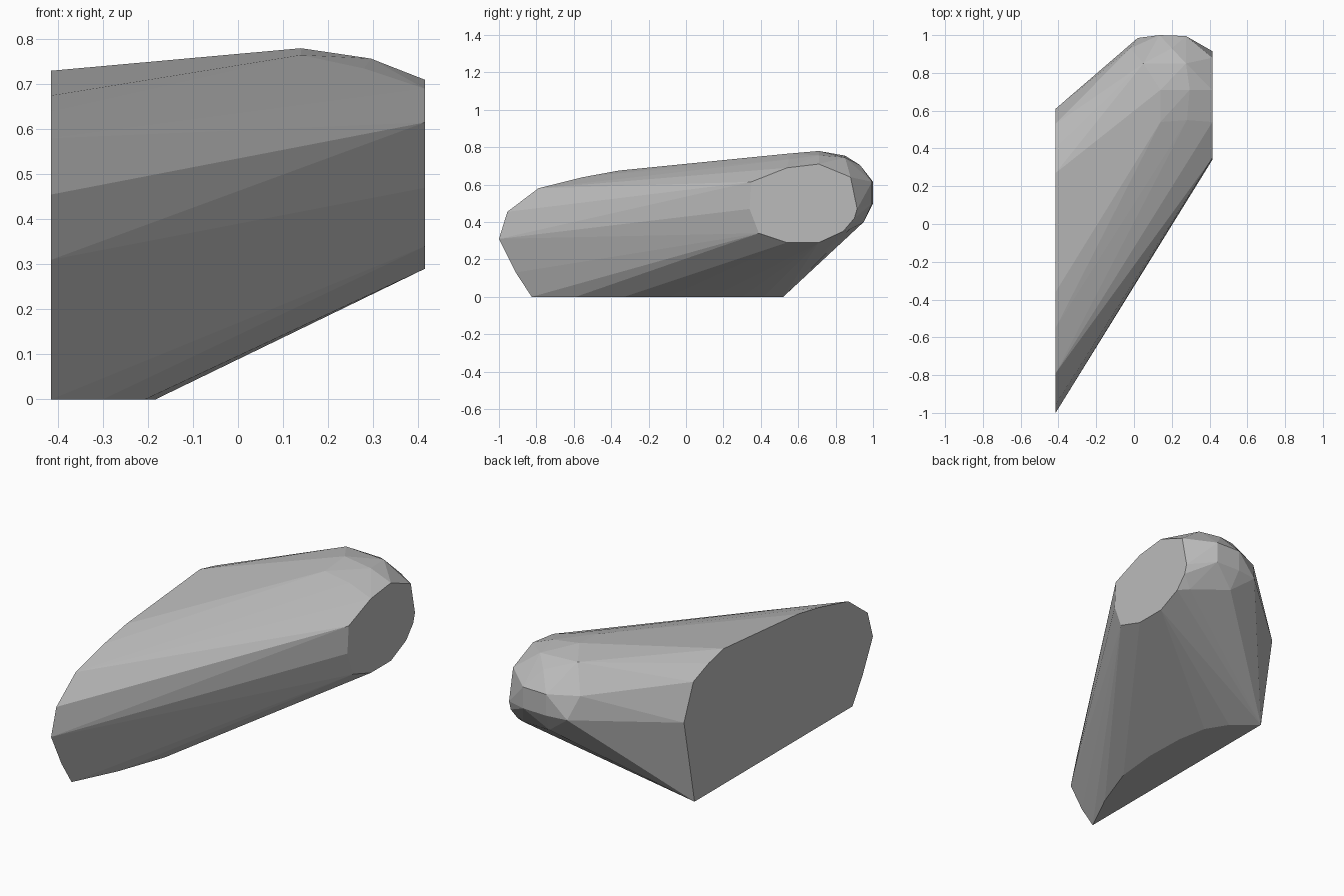
import bpy
import bmesh

default_cube = bpy.data.objects.get("Cube")
if default_cube:
    bpy.data.objects.remove(default_cube, do_unlink=True)


def make_material(name, colour):
    material = bpy.data.materials.new(name)
    material.use_nodes = True
    material.diffuse_color = colour
    material.node_tree.nodes["Principled BSDF"].inputs["Base Color"].default_value = colour
    return material


def convex_body(name, points, material):
    """Wrap the section outlines in one tight faceted skin."""
    bm = bmesh.new()
    for point in points:
        bm.verts.new(point)
    hull = bmesh.ops.convex_hull(bm, input=bm.verts[:])
    unused = {v for v in hull["geom_interior"] + hull["geom_unused"]
              if isinstance(v, bmesh.types.BMVert)}
    bmesh.ops.delete(bm, geom=list(unused), context="VERTS")
    bmesh.ops.dissolve_limit(bm, angle_limit=0.01, verts=bm.verts[:], edges=bm.edges[:])
    bmesh.ops.recalc_face_normals(bm, faces=bm.faces[:])
    mesh = bpy.data.meshes.new(name)
    bm.to_mesh(mesh)
    bm.free()
    mesh.materials.append(material)
    body = bpy.data.objects.new(name, mesh)
    bpy.context.collection.objects.link(body)
    return body


half_width = 0.415

# Large flat end, outline as (y, z)
large_end = [
    (-0.825, 0), (-0.91, 0.13), (-1, 0.31), (-0.955, 0.455), (-0.79, 0.58),
    (-0.55, 0.64), (-0.36, 0.675), (0.27, 0.73), (0.4, 0.7),
    (0.53, 0.65), (0.61, 0.46), (0.52, 0),
]

# Small flat end, outline as (y, z)
small_end = [
    (0.35, 0.615), (0.54, 0.69), (0.71, 0.71), (0.88, 0.64), (0.915, 0.47),
    (0.9, 0.42), (0.84, 0.35), (0.71, 0.29), (0.54, 0.29), (0.39, 0.34), (0.34, 0.47),
]

# Curved edge of the flat underside, as (x, y)
underside = [
    (-0.3, -0.59), (-0.206, -0.33), (-0.183, -0.09),
    (-0.19, 0.14), (-0.22, 0.3), (-0.29, 0.415),
]

# Rounded back corner
dome = [
    (0.14, 0.71, 0.78), (0.295, 0.71, 0.757), (0.14, 0.54, 0.765), (0.28, 0.55, 0.735),
    (0.05, 0.85, 0.755), (0.275, 0.85, 0.745), (0.2, 0.93, 0.705),
    (0.02, 0.985, 0.5), (-0.02, 0.93, 0.62), (0.135, 1, 0.615), (0.135, 1, 0.5),
    (0.275, 0.995, 0.615), (0.275, 0.995, 0.5), (0.15, 0.95, 0.4), (0.36, 0.875, 0.36),
]

points = [(-half_width, y, z) for y, z in large_end]
points += [(half_width, y, z) for y, z in small_end]
points += [(x, y, 0) for x, y in underside]
points += dome

grey = make_material("plain grey", (0.5, 0.5, 0.5, 1))
convex_body("faceted_body", points, grey)
